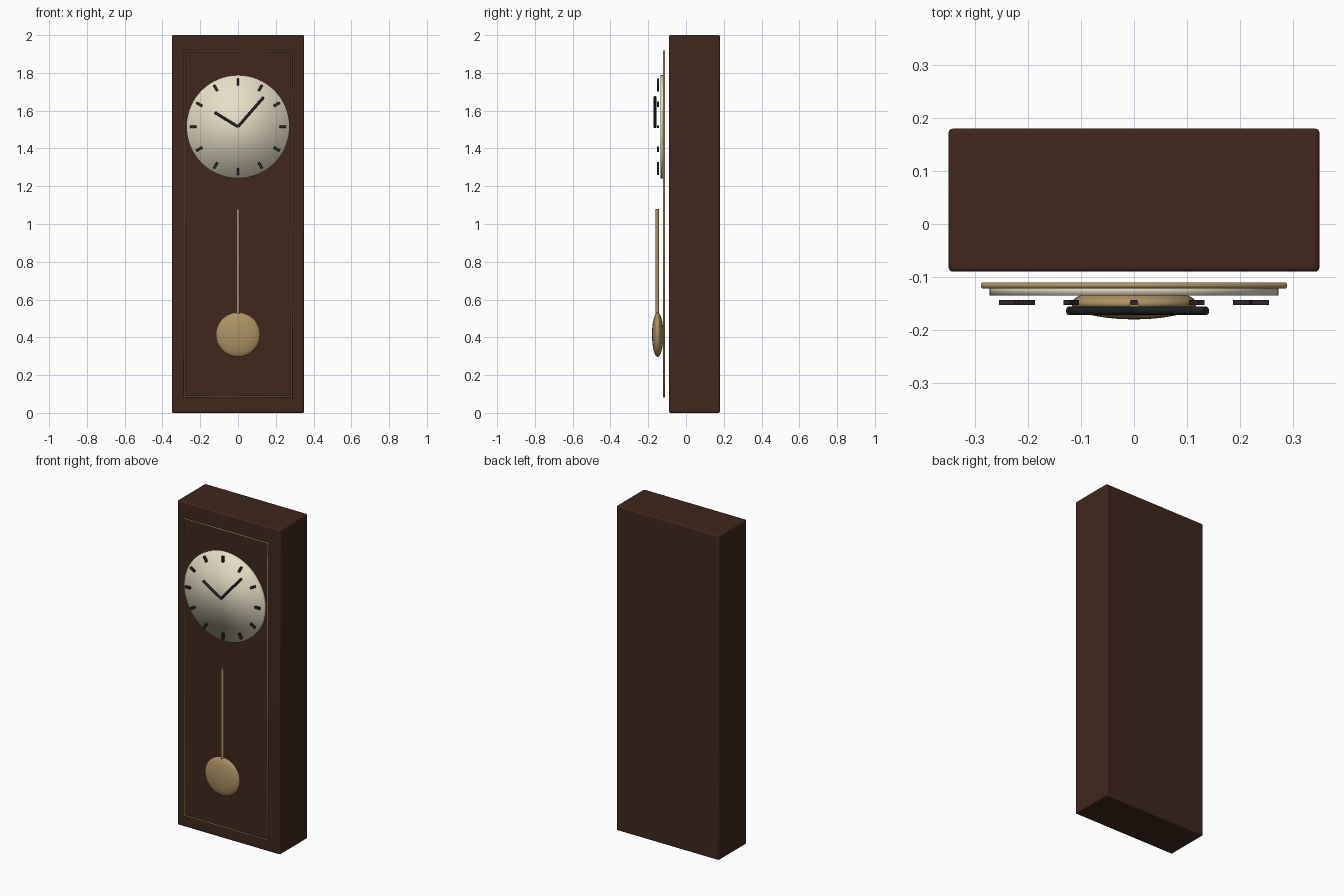
import bpy
from math import pi, sin, cos

if "Cube" in bpy.data.objects:
    bpy.data.objects.remove(bpy.data.objects["Cube"])


def material(name, r, g, b):
    m = bpy.data.materials.new(name)
    m.diffuse_color = (r, g, b, 1)
    m.use_nodes = True
    m.node_tree.nodes["Principled BSDF"].inputs["Base Color"].default_value = m.diffuse_color
    return m


wood = material("dark_wood", 0.05, 0.02, 0.012)
brass = material("brass", 0.42, 0.29, 0.13)
cream = material("cream", 0.8, 0.73, 0.56)
black = material("black", 0.015, 0.015, 0.017)
brown = material("marker_brown", 0.03, 0.02, 0.018)


def finish(ob, name, mat):
    ob.name = name
    ob.data.materials.append(mat)
    return ob


def box(name, loc, size, mat, bevel=0, tilt=0):
    bpy.ops.mesh.primitive_cube_add(size=1, location=loc, rotation=(0, tilt, 0))
    ob = finish(bpy.context.object, name, mat)
    ob.scale = size
    bpy.ops.object.transform_apply(location=False, rotation=False, scale=True)
    if bevel:
        mod = ob.modifiers.new("bevel", 'BEVEL')
        mod.width = bevel
        mod.segments = 3
        bpy.ops.object.shade_smooth_by_angle()
    return ob


def tube(name, points, radius, mat, cyclic=False):
    cu = bpy.data.curves.new(name, 'CURVE')
    cu.dimensions = '3D'
    cu.bevel_depth = radius
    cu.bevel_resolution = 3
    cu.use_fill_caps = True
    sp = cu.splines.new('POLY')
    sp.points.add(len(points) - 1)
    for p, co in zip(sp.points, points):
        p.co = (*co, 1)
    sp.use_cyclic_u = cyclic
    ob = bpy.data.objects.new(name, cu)
    bpy.context.collection.objects.link(ob)
    return finish(ob, name, mat)


# Case
box("case", (0, 0.045, 1), (0.70, 0.27, 2.0), wood, bevel=0.008)

# Thin brass door outline
tube("door_trim", [(x, -0.116, z) for x, z in
                   ((-0.285, 0.085), (0.285, 0.085), (0.285, 1.915), (-0.285, 1.915))],
     0.006, brass, cyclic=True)

# Dial, softly shaded across the face
ZC = 1.515
bpy.ops.mesh.primitive_cylinder_add(vertices=64, radius=0.273, depth=0.02,
                                    location=(0, -0.125, ZC), rotation=(pi / 2, 0, 0))
finish(bpy.context.object, "dial", cream)
bpy.ops.object.shade_smooth()

# Hour markers
for i in range(12):
    a = i * pi / 6
    box(f"hour_marker_{i + 1}", (0.237 * sin(a), -0.148, ZC + 0.237 * cos(a)),
        (0.013, 0.01, 0.036), brown, tilt=a)

# Hands
tube("hour_hand", [(0, -0.164, ZC), (-0.124, -0.164, 1.591)], 0.008, black)
tube("minute_hand", [(0, -0.164, ZC), (0.136, -0.164, 1.672)], 0.008, black)

# Pendulum
tube("pendulum_rod", [(0, -0.152, 0.48), (0, -0.152, 1.08)], 0.009, brass)
bpy.ops.mesh.primitive_uv_sphere_add(segments=40, ring_count=20, radius=1,
                                     location=(0, -0.15, 0.414))
bob = finish(bpy.context.object, "pendulum_bob", brass)
bob.scale = (0.118, 0.03, 0.118)
bpy.ops.object.transform_apply(location=False, rotation=False, scale=True)
bpy.ops.object.shade_smooth()
